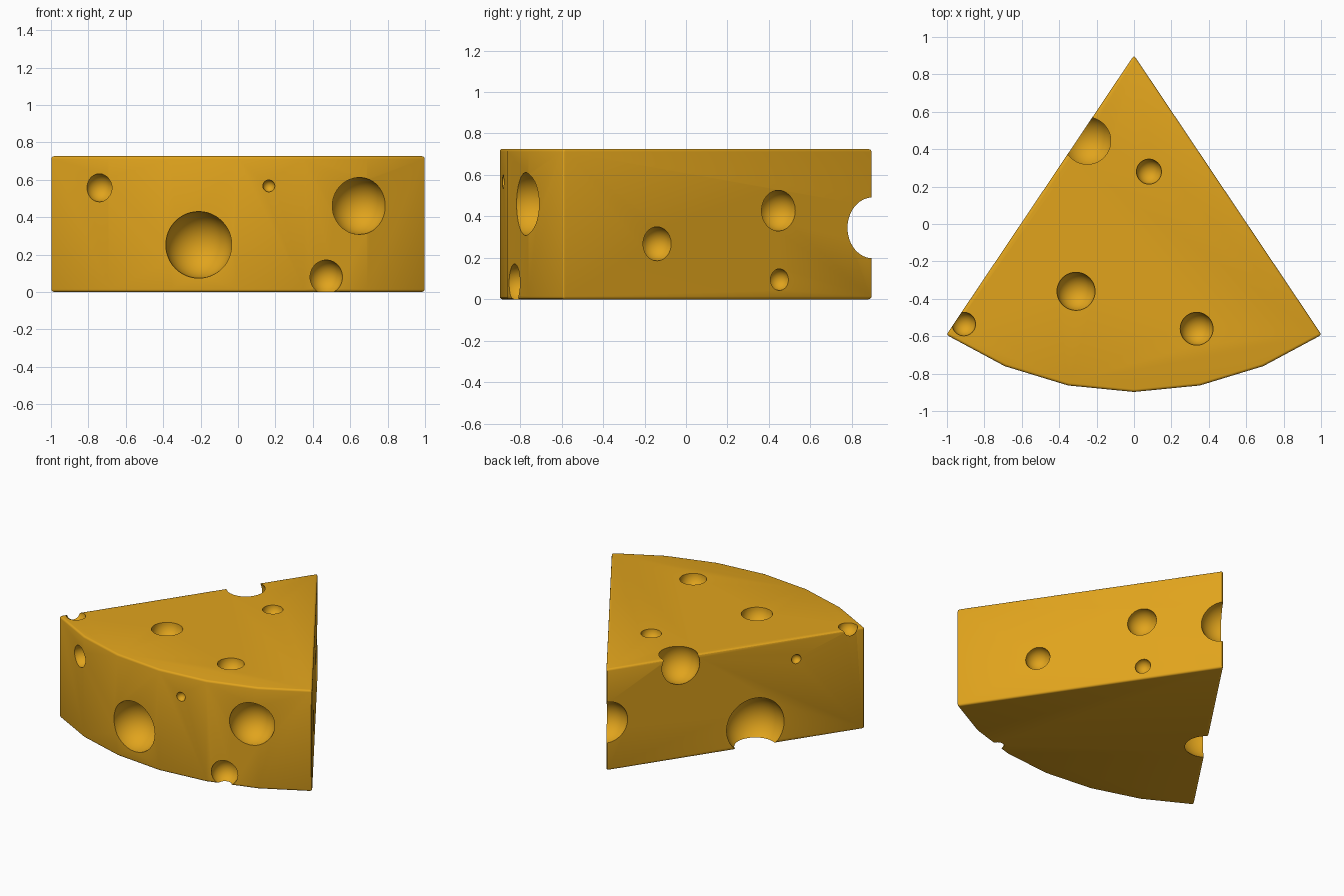
import bpy, bmesh, math
from mathutils import Matrix

if "Cube" in bpy.data.objects:
    bpy.data.objects.remove(bpy.data.objects["Cube"])

HEIGHT, TIP_Y, RADIUS = 0.726, 0.902, 1.80
HALF_ANGLE, STEPS = math.radians(33.87), 6

# Wedge: a pie slice with its tip at the back and a six-sided rind in front
outline = [(0, TIP_Y)]
for i in range(STEPS + 1):
    a = -HALF_ANGLE + 2 * HALF_ANGLE * i / STEPS
    outline.append((RADIUS * math.sin(a), TIP_Y - RADIUS * math.cos(a)))

bm = bmesh.new()
base = bm.faces.new([bm.verts.new((x, y, 0)) for x, y in outline])
top = bmesh.ops.extrude_face_region(bm, geom=[base])
bmesh.ops.translate(bm, vec=(0, 0, HEIGHT),
                    verts=[g for g in top["geom"] if isinstance(g, bmesh.types.BMVert)])
bmesh.ops.recalc_face_normals(bm, faces=bm.faces)
mesh = bpy.data.meshes.new("cheese_wedge")
bm.to_mesh(mesh)
bm.free()
cheese = bpy.data.objects.new("cheese_wedge", mesh)
bpy.context.collection.objects.link(cheese)

# Holes: (x, y, z, radius)
holes = [
    # top
    (0.08, 0.28, HEIGHT, 0.067), (-0.31, -0.36, HEIGHT, 0.102),
    (0.335, -0.56, HEIGHT, 0.088), (-0.91, -0.535, HEIGHT, 0.063),
    (-0.25, 0.445, 0.665, 0.14),
    # rind
    (-0.74, -0.73, 0.557, 0.075), (0.165, -0.88, 0.567, 0.032),
    (0.648, -0.768, 0.46, 0.152), (-0.21, -0.875, 0.252, 0.178),
    (0.47, -0.82, 0.08, 0.091),
    # right side
    (0.698, -0.14, 0.268, 0.082), (0.305, 0.445, 0.428, 0.098),
    (0.302, 0.45, 0.095, 0.052),
    # tip
    (0, 0.90, 0.345, 0.147),
    # left side
    (-0.578, 0.04, 0.146, 0.201), (-0.736, -0.197, 0.578, 0.033),
]
bm = bmesh.new()
for x, y, z, r in holes:
    bmesh.ops.create_uvsphere(bm, u_segments=40, v_segments=24, radius=r,
                              matrix=Matrix.Translation((x, y, z)))
mesh = bpy.data.meshes.new("hole_cutter")
bm.to_mesh(mesh)
bm.free()
cutter = bpy.data.objects.new("hole_cutter", mesh)
bpy.context.collection.objects.link(cutter)
cutter.hide_render = True

# Soft outer edges, then cut the holes
bevel = cheese.modifiers.new("soft_edges", 'BEVEL')
bevel.width, bevel.segments = 0.014, 3
bevel.limit_method, bevel.angle_limit = 'ANGLE', math.radians(30)
cut = cheese.modifiers.new("holes", 'BOOLEAN')
cut.operation, cut.solver, cut.object = 'DIFFERENCE', 'EXACT', cutter

bpy.context.view_layer.objects.active = cheese
cheese.select_set(True)
for name in ("soft_edges", "holes"):
    bpy.ops.object.modifier_apply(modifier=name)
bpy.data.objects.remove(cutter)

# Colour and shading
mat = bpy.data.materials.new("cheese_yellow")
mat.diffuse_color = (0.75, 0.37, 0.012, 1)
mat.use_nodes = True
mat.node_tree.nodes["Principled BSDF"].inputs["Base Color"].default_value = mat.diffuse_color
cheese.data.materials.clear()
cheese.data.materials.append(mat)
bpy.ops.object.shade_smooth_by_angle(angle=math.radians(30))
